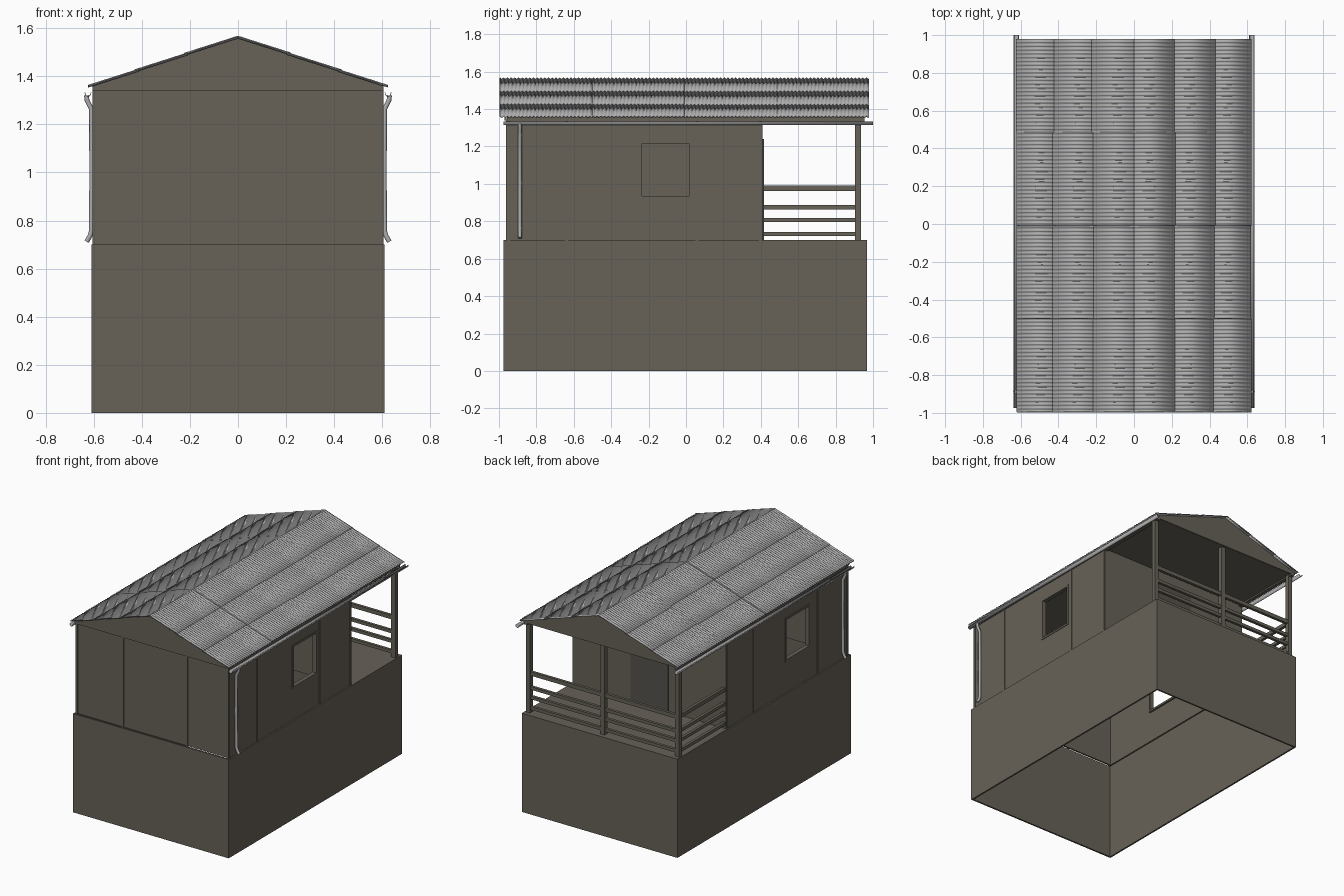
import bpy, bmesh, math, random
from mathutils import Vector

random.seed(4)
if "Cube" in bpy.data.objects:
    bpy.data.objects.remove(bpy.data.objects["Cube"], do_unlink=True)


def material(name, rgb):
    m = bpy.data.materials.new(name)
    m.use_nodes = True
    m.diffuse_color = (*rgb, 1)
    bsdf = m.node_tree.nodes["Principled BSDF"]
    bsdf.inputs["Base Color"].default_value = (*rgb, 1)
    bsdf.inputs["Roughness"].default_value = 0.8
    return m


WOOD = material("weathered_wood", (0.135, 0.122, 0.098))
DOOR = material("dark_door", (0.09, 0.083, 0.07))
METAL = material("galvanised_metal", (0.42, 0.42, 0.42))


def finish(name, bm, mat):
    bmesh.ops.recalc_face_normals(bm, faces=bm.faces)
    me = bpy.data.meshes.new(name)
    bm.to_mesh(me)
    bm.free()
    me.materials.append(mat)
    ob = bpy.data.objects.new(name, me)
    bpy.context.collection.objects.link(ob)
    return ob


def boxes(name, spans, mat=WOOD):
    """One object from several boxes, each given as x, y and z ranges."""
    bm = bmesh.new()
    for span in spans:
        made = bmesh.ops.create_cube(bm, size=1)["verts"]
        for v in made:
            v.co = [(lo + hi) / 2 + c * (hi - lo) for c, (lo, hi) in zip(v.co, span)]
    return finish(name, bm, mat)


# Main dimensions
BASE_X, FRONT, BACK, DECK = 0.61, -0.975, 0.967, 0.70
WALL_X, CAB_F, CAB_B, TOP = 0.60, -0.958, 0.41, 1.345
EAVE_X, EAVE_Z, RIDGE_Z = 0.622, 1.36, 1.567
SILL, HEAD, T = 0.92, 1.23, 0.012

# Plinth, open underneath, with a deck only on the porch
boxes("plinth", [
    ((-BASE_X, BASE_X), (FRONT, FRONT + T), (0, DECK)),
    ((-BASE_X, BASE_X), (BACK - T, BACK), (0, DECK)),
    ((-BASE_X, -BASE_X + T), (FRONT, BACK), (0, DECK)),
    ((BASE_X - T, BASE_X), (FRONT, BACK), (0, DECK))])
boxes("porch_deck", [((-BASE_X + T, BASE_X - T), (CAB_B - T, BACK - T), (DECK - T, DECK))])

# Cabin end walls, the rear one with a door
boxes("front_wall", [((-WALL_X, WALL_X), (CAB_F, CAB_F + T), (DECK, TOP))])
boxes("porch_wall", [((-WALL_X, WALL_X), (CAB_B - T, CAB_B), (DECK, TOP))])
boxes("porch_door", [((-0.15, 0.145), (CAB_B, CAB_B + 0.006), (DECK, 1.24))], DOOR)

# Side walls with a window opening, its frame and vertical battens
for side, s, w0, w1, seams in (("left", 1, -0.25, 0.03, (-0.64, 0.06)),
                               ("right", -1, -0.53, -0.25, (-0.62, 0.1))):
    def xr(a, b):
        return tuple(sorted((s * a, s * b)))
    wall = xr(WALL_X - T, WALL_X)
    boxes(side + "_wall", [
        (wall, (CAB_F, w0), (DECK, TOP)), (wall, (w1, CAB_B), (DECK, TOP)),
        (wall, (w0, w1), (DECK, SILL)), (wall, (w0, w1), (HEAD, TOP))])
    fr, f = xr(WALL_X - 0.025, WALL_X + 0.004), 0.014
    boxes(side + "_window_frame", [
        (fr, (w0, w0 + f), (SILL, HEAD)), (fr, (w1 - f, w1), (SILL, HEAD)),
        (fr, (w0, w1), (SILL, SILL + f)), (fr, (w0, w1), (HEAD - f, HEAD))])
    boxes(side + "_wall_battens", [
        (xr(WALL_X, WALL_X + 0.005), (y - 0.008, y + 0.008), (DECK, TOP))
        for y in (*seams, CAB_F + 0.008, CAB_B - 0.012)])
    boxes(side + "_eave_beam", [(xr(0.575, 0.603), (CAB_F, 0.955), (1.328, 1.36))])

boxes("front_wall_battens", [
    ((x - 0.008, x + 0.008), (CAB_F - 0.005, CAB_F), (DECK, TOP))
    for x in (-0.592, -0.23, 0.27, 0.592)])

# Porch posts and rails; the left side stays open as the way in
POST_Y = 0.92
boxes("porch_posts", [
    ((x - 0.016, x + 0.016), (POST_Y - 0.016, POST_Y + 0.016), (DECK, TOP))
    for x in (-0.585, 0, 0.585)])
rails = []
for z, h in ((0.733, 0.011), (0.807, 0.011), (0.875, 0.011), (0.977, 0.014)):
    rails.append(((-0.585, 0.585), (POST_Y - 0.01, POST_Y + 0.01), (z - h, z + h)))
    rails.append(((-0.595, -0.575), (CAB_B, POST_Y), (z - h, z + h)))
boxes("porch_rails", rails)

# Ceiling and the two gable panels
boxes("ceiling", [((-0.6, 0.6), (CAB_F, 0.95), (TOP - 0.006, TOP))])


def gable(name, y):
    bm = bmesh.new()
    face = bm.faces.new([bm.verts.new((x, y, z)) for x, z in (
        (-0.605, TOP - 0.005), (0.605, TOP - 0.005), (0.605, EAVE_Z),
        (0, RIDGE_Z - 0.006), (-0.605, EAVE_Z))])
    out = bmesh.ops.extrude_face_region(bm, geom=[face])["geom"]
    bmesh.ops.translate(bm, vec=(0, 0.01, 0),
                        verts=[g for g in out if isinstance(g, bmesh.types.BMVert)])
    finish(name, bm, WOOD)


gable("front_gable", CAB_F - 0.012)
gable("back_gable", 0.945)

# Corrugated roof sheets, in three overlapping rows on each slope
ROWS, COLS, PITCH, STEPS = 3, 4, 0.02, 6
Y0, Y1 = -0.995, 0.978


def roof_slope(name, s):
    bm = bmesh.new()
    length = (Y1 - Y0) / COLS
    for row in range(ROWS):
        for col in range(COLS):
            slip = random.uniform(-0.006, 0.006)
            ya = Y0 + col * length
            count = int(length / PITCH * STEPS)
            prev = None
            for i in range(count + 1):
                y = ya + length * i / count
                wave = 0.0035 * math.sin(math.tau * y / PITCH)
                pair = []
                for end in (0, 1):
                    t = (row + end) / ROWS
                    if end and row < ROWS - 1:
                        t += 0.02
                    x = EAVE_X * t + (slip if 0 < t < 0.99 else slip * 0.4 * (t > 0.5))
                    z = RIDGE_Z + (EAVE_Z - RIDGE_Z) * x / EAVE_X
                    lift = 0.003 * end - 0.002
                    pair.append(bm.verts.new((s * x, y, z + wave + lift)))
                if prev:
                    bm.faces.new((prev[0], prev[1], pair[1], pair[0]))
                prev = pair
    ob = finish(name, bm, METAL)
    # Keep the sheets facing upward
    for p in ob.data.polygons:
        if p.normal.z < 0:
            p.flip()
    ob.data.update()
    ob.data.shade_smooth()
    solid = ob.modifiers.new("thickness", 'SOLIDIFY')
    solid.thickness = 0.004
    solid.offset = -1


roof_slope("left_roof", 1)
roof_slope("right_roof", -1)


# Gutters and drainpipes
def pipe(name, pts, radius):
    cu = bpy.data.curves.new(name, 'CURVE')
    cu.dimensions = '3D'
    cu.bevel_depth = radius
    cu.bevel_resolution = 2
    cu.use_fill_caps = True
    sp = cu.splines.new('POLY')
    sp.points.add(len(pts) - 1)
    for p, co in zip(sp.points, pts):
        p.co = (*co, 1)
    cu.materials.append(METAL)
    ob = bpy.data.objects.new(name, cu)
    bpy.context.collection.objects.link(ob)


def gutter(name, s):
    bm = bmesh.new()
    rings = []
    for y in (-0.975, 1.0):
        rings.append([bm.verts.new((s * 0.624 + 0.014 * math.cos(a), y,
                                    1.332 + 0.018 * math.sin(a)))
                      for a in (math.pi + math.pi * i / 8 for i in range(9))])
    for i in range(8):
        bm.faces.new((rings[0][i], rings[0][i + 1], rings[1][i + 1], rings[1][i]))
    ob = finish(name, bm, METAL)
    ob.data.shade_smooth()
    ob.modifiers.new("thickness", 'SOLIDIFY').thickness = 0.003


for side, s in (("left", 1), ("right", -1)):
    gutter(side + "_gutter", s)
    path = ((0.626, 1.32), (0.624, 1.30), (0.606, 1.265), (0.604, 1.0),
            (0.606, 0.755), (0.612, 0.735), (0.626, 0.712))
    pipe(side + "_drainpipe", [(s * (x + 0.004), -0.888, z) for x, z in path], 0.01)
